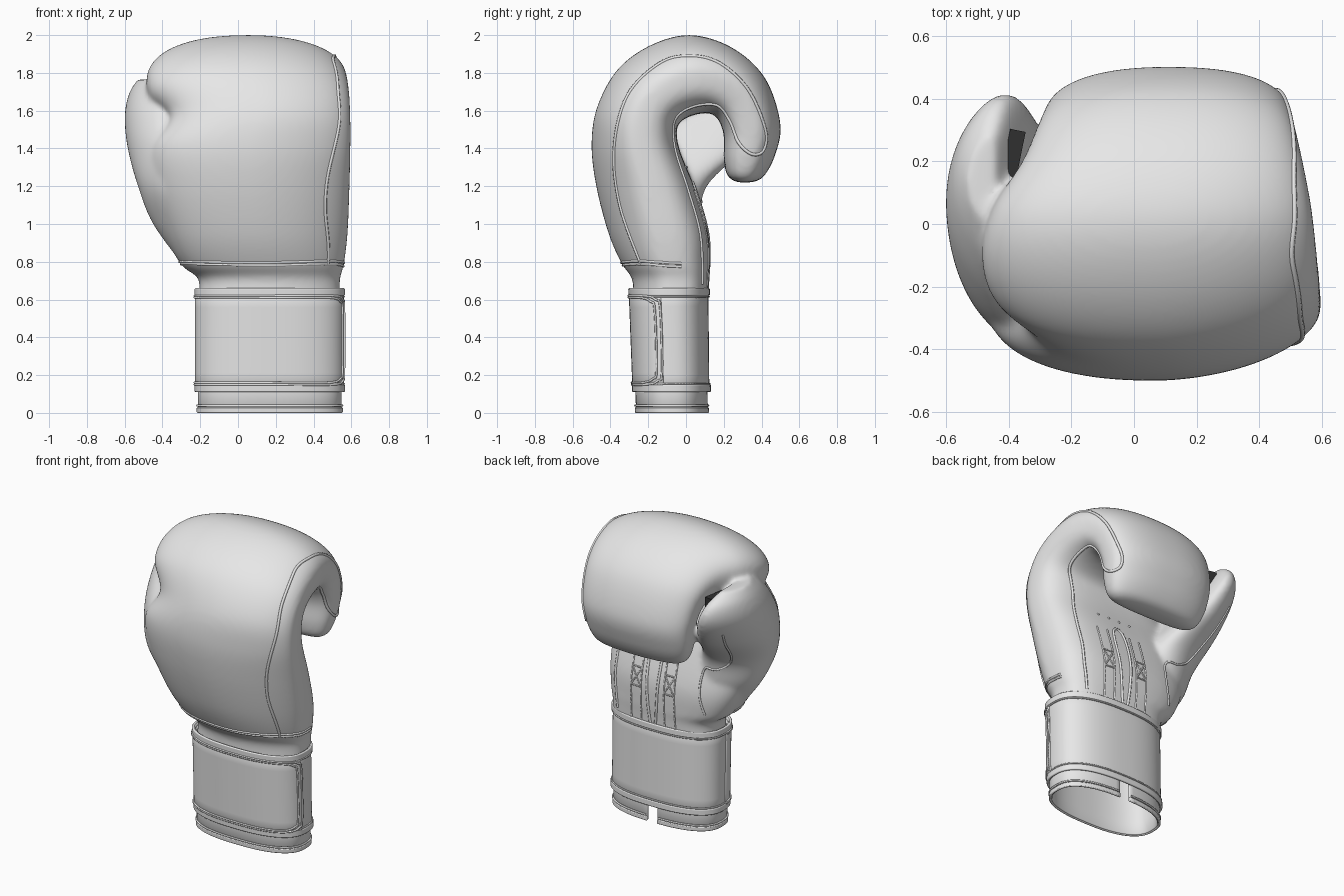
import bpy, bmesh, math
from mathutils import Vector
from mathutils.bvhtree import BVHTree

if "Cube" in bpy.data.objects:
    bpy.data.objects.remove(bpy.data.objects["Cube"])


def material(name, value):
    m = bpy.data.materials.new(name)
    m.use_nodes = True
    m.diffuse_color = (value, value, value, 1)
    bsdf = next(n for n in m.node_tree.nodes if n.type == 'BSDF_PRINCIPLED')
    bsdf.inputs["Base Color"].default_value = (value, value, value, 1)
    bsdf.inputs["Roughness"].default_value = 0.6
    return m


LEATHER = material("light grey leather", 0.8)
DARK = material("black webbing", 0.03)


def link(name, data, mat):
    ob = bpy.data.objects.new(name, data)
    bpy.context.collection.objects.link(ob)
    data.materials.append(mat)
    return ob


def mesh_object(name, bm, mat, smooth=True):
    bmesh.ops.recalc_face_normals(bm, faces=bm.faces)
    for f in bm.faces:
        f.smooth = smooth
    me = bpy.data.meshes.new(name)
    bm.to_mesh(me)
    bm.free()
    return link(name, me, mat)


def spline(keys, steps=8):
    """Smooth interpolation through a list of equal-length tuples."""
    out, last = [], len(keys) - 1
    for i in range(last):
        a, b, c, d = (keys[min(max(i + k, 0), last)] for k in (-1, 0, 1, 2))
        for s in range(steps):
            t = s / steps
            out.append(tuple(
                0.5 * (2 * q + (r - p) * t + (2 * p - 5 * q + 4 * r - u) * t * t
                       + (3 * q - p - 3 * r + u) * t ** 3)
                for p, q, r, u in zip(a, b, c, d)))
    return out + [tuple(keys[-1])]


def power(v, n):
    return math.copysign(abs(v) ** (2 / n), v)


def loft(bm, rings, closed=True, caps=True):
    rows = [[bm.verts.new(p) for p in r] for r in rings]
    n = len(rows[0])
    for a, b in zip(rows, rows[1:]):
        for i in range(n if closed else n - 1):
            j = (i + 1) % n
            bm.faces.new((a[i], a[j], b[j], b[i]))
    if caps:
        bm.faces.new(rows[0])
        bm.faces.new(rows[-1])


SIDES = 64
ANGLES = [math.tau * i / SIDES for i in range(SIDES)]

# Curled mitt: outer y, outer z, inner y, inner z, right edge x, left edge x
MITT = [(-.28, .60, .11, .60, -.21, .54), (-.285, .71, .115, .71, -.21, .54),
        (-.34, .79, .12, .78, -.30, .56), (-.41, .95, .115, .95, -.39, .58),
        (-.475, 1.2, .05, 1.18, -.46, .59), (-.5, 1.42, -.03, 1.38, -.46, .595),
        (-.47, 1.62, -.05, 1.49, -.36, .595), (-.36, 1.82, -.03, 1.54, -.46, .59),
        (-.18, 1.95, .02, 1.57, -.485, .58), (.03, 2.0, .08, 1.585, -.45, .565),
        (.25, 1.93, .13, 1.585, -.36, .54), (.42, 1.77, .17, 1.555, -.31, .515),
        (.5, 1.53, .2, 1.47, -.28, .495), (.47, 1.36, .2, 1.34, -.26, .475),
        (.41, 1.25, .22, 1.255, -.22, .44), (.35, 1.22, .27, 1.22, -.16, .38)]


def mitt_ring(oy, oz, iy, iz, x0, x1):
    ring = []
    for a in ANGLES:
        c, s = math.cos(a), math.sin(a)
        n = 3.2 if s < 0 else 2.1 + .55 * oy if c > 0 else 2.25
        t = power(s, n)
        ring.append(((x0 + x1) / 2 + (x1 - x0) / 2 * power(c, n),
                     (oy + iy) / 2 + t * (oy - iy) / 2,
                     (oz + iz) / 2 + t * (oz - iz) / 2))
    return ring


# Thumb: centre x, y, z and the two radii
THUMB = [(-.14, -.12, .78, .15, .14), (-.25, -.13, 1.0, .2, .2),
         (-.32, -.145, 1.2, .21, .255), (-.412, -.03, 1.4, .172, .34),
         (-.463, .075, 1.57, .137, .335), (-.485, .13, 1.69, .092, .26),
         (-.487, .14, 1.765, .045, .14)]


def thumb_ring(x, y, z, rx, ry):
    """Oval whose two ends bend towards the mitt."""
    return [(x + rx * math.cos(a) + .2 * ry * math.sin(a) ** 2,
             y + ry * math.sin(a), z) for a in ANGLES]


bm = bmesh.new()
loft(bm, [mitt_ring(*k) for k in spline(MITT)])
loft(bm, [thumb_ring(*k) for k in spline(THUMB)])
glove = mesh_object("padded_mitt_and_thumb", bm, LEATHER)
mod = glove.modifiers.new("fuse", 'REMESH')
mod.mode = 'VOXEL'
mod.voxel_size = 0.014
mod.use_smooth_shade = True
mod = glove.modifiers.new("soften", 'SMOOTH')
mod.iterations = 12

bpy.context.view_layer.update()
surface = BVHTree.FromObject(glove, bpy.context.evaluated_depsgraph_get())


def onto(point, direction=None):
    """Drop a point onto the padded surface."""
    p = Vector(point)
    hit = surface.ray_cast(p, Vector(direction))[0] if direction else None
    return hit or surface.find_nearest(p)[0]


def piping(name, points, radius=0.007, closed=False):
    cu = bpy.data.curves.new(name, 'CURVE')
    cu.dimensions = '3D'
    cu.bevel_depth = radius
    cu.bevel_resolution = 1
    sp = cu.splines.new('POLY')
    sp.points.add(len(points) - 1)
    for q, p in zip(sp.points, points):
        q.co = (*p, 1)
    sp.use_cyclic_u = closed
    return link(name, cu, LEATHER)


# Welt around the side panel
side = [(-.24, .79), (-.35, 1.1), (-.38, 1.4), (-.31, 1.68), (-.14, 1.85), (.02, 1.89),
        (.18, 1.85), (.33, 1.71), (.42, 1.5), (.41, 1.39), (.35, 1.37), (.28, 1.43),
        (.23, 1.55), (.16, 1.63), (.03, 1.62), (-.06, 1.55), (-.06, 1.4), (.01, 1.18),
        (.07, .97), (.085, .8), (.085, .68)]
welt = []
for y, z in spline(side):
    hit = surface.ray_cast(Vector((2, y, z)), Vector((-1, 0, 0)))[0]
    welt.append(hit if hit and hit.x > .3 else onto((.55, y, z)))
piping("side_panel_welt", welt, .009)

# Double seam over the wrist edge
for i, z in enumerate((.785, .765)):
    arc = [math.radians(d) for d in range(-185, 16, 4)]
    piping(f"wrist_seam_{i + 1}",
           [onto((.14 + .47 * power(math.cos(a), 2.4),
                  -.1 + .26 * power(math.sin(a), 2.4), z)) for a in arc], .007)


def palm(x, z):
    return onto((x, .17, z), (0, -1, 0))


# Binding of the teardrop palm opening
MID = .165
rows = [.64 + .58 * i / 24 for i in range(25)]


def half_width(z):
    t = (z - .64) / .58
    return .012 + .045 * t ** .6 * math.sqrt(max(0, 1 - t ** 6))


piping("palm_opening_binding",
       [palm(MID - half_width(z), z) for z in rows]
       + [palm(MID + half_width(z), z) for z in reversed(rows)], .009)

# Reinforcing straps with crossed stitching on both sides of the opening
for sign, label in ((-1, "right"), (1, "left")):
    inner, outer = MID + sign * .085, MID + sign * .16
    for part, x in (("inner", inner), ("outer", outer)):
        piping(f"{label}_strap_{part}_seam",
               [palm(x, .64 + .03 * i) for i in range(19)], .006)
    for j, (a, b) in enumerate(((inner, outer), (outer, inner))):
        piping(f"{label}_strap_cross_{j + 1}",
               [palm(a + (b - a) * t / 6, .88 + .12 * t / 6) for t in range(7)], .005)
    for j, z in enumerate((.88, 1.0)):
        piping(f"{label}_strap_bar_{j + 1}",
               [palm(inner + (outer - inner) * t / 6, z) for t in range(7)], .005)

# Thumb pad seam on the palm side
pad = [(-.2, .8), (-.17, .95), (-.19, 1.1), (-.28, 1.12), (-.37, 1.18), (-.44, 1.32),
       (-.49, 1.5)]
piping("thumb_pad_seam", [onto((x, 2, z), (0, -1, 0)) for x, z in spline(pad)], .007)

# Air holes in the palm
for i in range(4):
    bm = bmesh.new()
    bmesh.ops.create_uvsphere(bm, u_segments=10, v_segments=6, radius=.008)
    hole = mesh_object(f"palm_air_hole_{i + 1}", bm, LEATHER)
    hole.location = palm(.04 + .08 * i, 1.3)

# Strap linking thumb and mitt
bm = bmesh.new()
bmesh.ops.create_cube(bm, size=1)
tab = mesh_object("thumb_link_strap", bm, DARK, smooth=False)
tab.scale = (.05, .15, .09)
tab.location = (-.385, .225, 1.66)
tab.rotation_euler.z = -.2


def cuff_point(angle, z, offset=0.0):
    rise = z / .66
    half = .199 + .009 * rise + offset
    return (.168 + (.39 + offset) * power(math.cos(angle), 2.5),
            -.074 - .016 * rise + half * power(math.sin(angle), 2.5), z)


def cuff_shell(name, z0, z1, offset, start=0, end=360, thick=.015):
    full = end - start == 360
    count = 96
    turn = [math.radians(start + (end - start) * i / count)
            for i in range(count if full else count + 1)]
    bm = bmesh.new()
    loft(bm, [[cuff_point(a, z0 + (z1 - z0) * k / 6, offset) for a in turn]
              for k in range(7)], closed=full, caps=False)
    ob = mesh_object(name, bm, LEATHER)
    solid = ob.modifiers.new("thickness", 'SOLIDIFY')
    solid.thickness = thick
    solid.offset = -1
    bev = ob.modifiers.new("soft_edge", 'BEVEL')
    bev.width = .004
    bev.limit_method = 'ANGLE'


# Cuff: split lining tube, wrapped strap, bound edges and overlapping flap
cuff_shell("cuff_lining_tube", .005, .64, -.009, 93, 447)
cuff_shell("cuff_lower_hem", 0, .03, -.003, 93, 447)
cuff_shell("wrist_strap", .115, .655, 0)
cuff_shell("strap_lower_binding", .11, .15, .008)
cuff_shell("strap_upper_binding", .62, .66, .008)
cuff_shell("strap_flap", .125, .645, .006, 182, 352, .012)

# Flap seams that turn the rounded corners, and the hem seam
for i, inset in enumerate((0, .03)):
    end = -9 - inset * 250
    high, low = .62 - inset / 3, .15 + inset / 3
    path = [(-178, high), (-100, high), (end - 26, high), (end - 6, high - .02),
            (end, high - .07), (end, low + .07), (end - 6, low + .02),
            (end - 26, low), (-100, low), (-178, low)]
    piping(f"flap_seam_{i + 1}",
           [cuff_point(math.radians(d), z, .008) for d, z in spline(path, 16)], .006)
piping("hem_seam", [cuff_point(math.radians(d), .038, -.006)
                    for d in range(94, 447, 4)], .006)
for i, z in enumerate((.155, .615)):
    piping(f"strap_edge_seam_{i + 1}",
           [cuff_point(math.radians(d), z, .003) for d in range(0, 360, 4)], .005, True)
